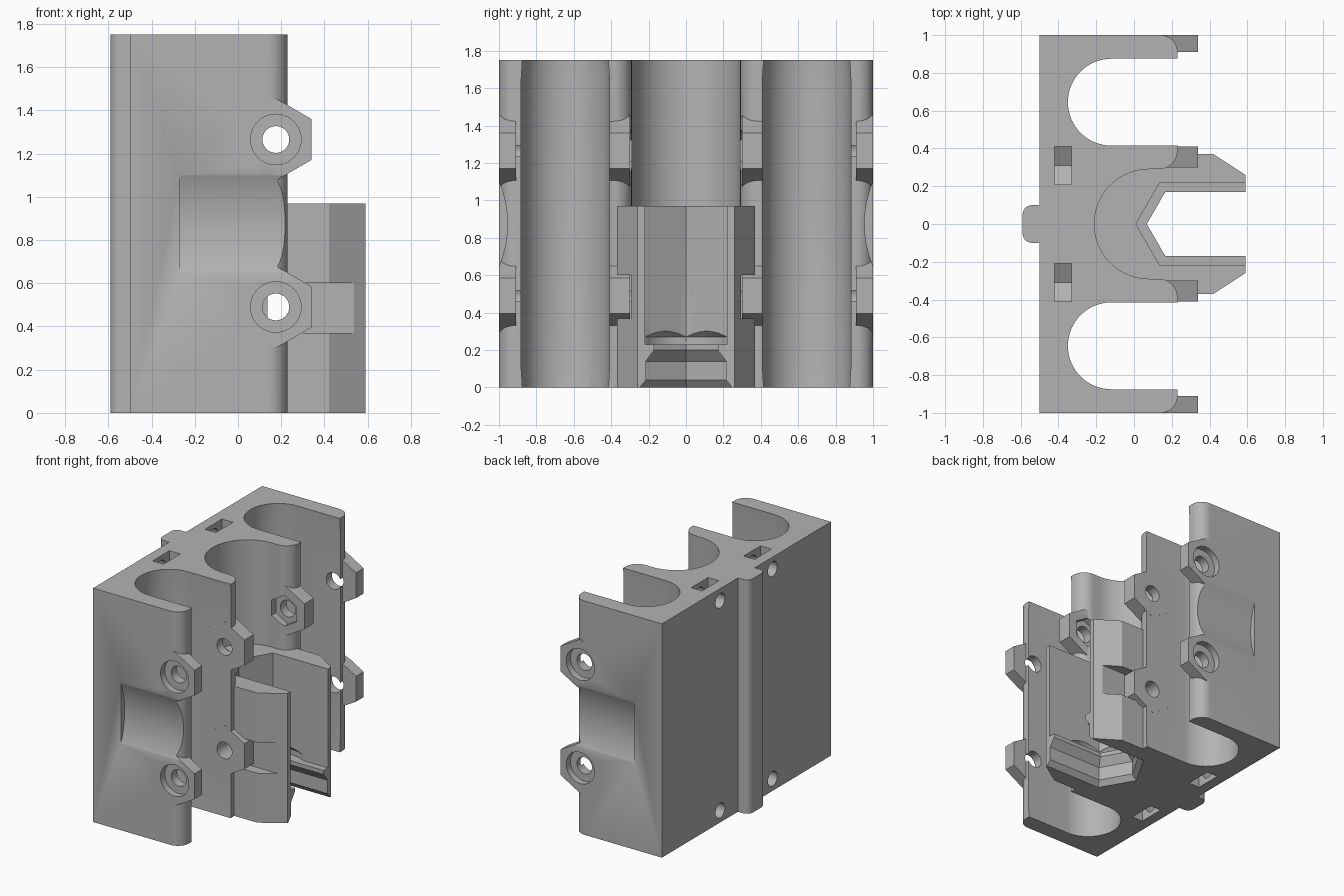
import bpy, bmesh
from math import cos, sin, radians, sqrt

cube = bpy.data.objects.get("Cube")
if cube:
    bpy.data.objects.remove(cube, do_unlink=True)

HEIGHT = 1.75
SCREW_X, SCREW_ZS = 0.175, (0.49, 1.265)

grey = bpy.data.materials.new("plain grey plastic")
grey.use_nodes = True
colour = (0.45, 0.45, 0.45, 1)
grey.diffuse_color = colour
grey.node_tree.nodes["Principled BSDF"].inputs["Base Color"].default_value = colour


def arc(cx, cy, r, a0, a1, n=12):
    angles = [radians(a0 + (a1 - a0) * i / n) for i in range(n + 1)]
    return [(cx + r * cos(a), cy + r * sin(a)) for a in angles]


def ring(cx, cy, r, n=40, start=0):
    return arc(cx, cy, r, start, start + 360, n)[:-1]


def loft(name, sections, axis="z"):
    """Skin closed (profile, position) sections along an axis."""
    place = {"z": lambda u, v, w: (u, v, w),
             "y": lambda u, v, w: (u, w, v),
             "x": lambda u, v, w: (w, u, v)}[axis]
    bm = bmesh.new()
    loops = [[bm.verts.new(place(u, v, w)) for u, v in pts] for pts, w in sections]
    n = len(loops[0])
    for low, high in zip(loops, loops[1:]):
        for i in range(n):
            j = (i + 1) % n
            bm.faces.new((low[i], low[j], high[j], high[i]))
    bm.faces.new(loops[0])
    bm.faces.new(loops[-1])
    bmesh.ops.recalc_face_normals(bm, faces=bm.faces)
    mesh = bpy.data.meshes.new(name)
    bm.to_mesh(mesh)
    bm.free()
    mesh.materials.append(grey)
    ob = bpy.data.objects.new(name, mesh)
    bpy.context.collection.objects.link(ob)
    return ob


def prism(name, pts, a, b, axis="z"):
    return loft(name, [(pts, a), (pts, b)], axis)


def combine(target, tool, operation):
    bpy.context.view_layer.objects.active = target
    mod = target.modifiers.new("combine", "BOOLEAN")
    mod.operation, mod.solver, mod.object = operation, "EXACT", tool
    bpy.ops.object.modifier_apply(modifier=mod.name)
    bpy.data.objects.remove(tool, do_unlink=True)


def cut(target, tool):
    combine(target, tool, "DIFFERENCE")


def mirrored(half):
    """Close a half outline across y = 0."""
    return half + [(x, -y) for x, y in reversed(half) if abs(y) > 1e-5]


# Body: back rib, rounded wall tips and the round centre channel
half = [(-0.59, 0)] + arc(-0.54, 0.05, 0.05, 180, 90, 6) + [(-0.5, 0.1), (-0.5, 1)]
half += arc(0.14, 0.91, 0.09, 90, 0) + arc(0.13, 0.39, 0.1, 0, -90)
half += arc(0.08, 0, 0.29, 90, 180, 24)
body = prism("carriage_body", mirrored(half), 0, HEIGHT)


# Two deep outer channels, slightly tighter at both ends
def channel(cy, r):
    return [(0.4, cy - r)] + arc(-0.12, cy, r, 270, 90, 32) + [(0.4, cy + r)]


for side in (-1, 1):
    cy = side * 0.645
    tight, wide = channel(cy, 0.23), channel(cy, 0.236)
    cut(body, loft("channel_cutter", [(tight, -0.1), (tight, 0), (wide, 0.1),
                                      (wide, HEIGHT - 0.1), (tight, HEIGHT),
                                      (tight, HEIGHT + 0.1)]))

# Centre clamp block with tapered arms
clamp = prism("centre_clamp", mirrored([(-0.24, 0), (-0.24, 0.25), (-0.1, 0.37),
                                        (0.42, 0.37), (0.59, 0.26), (0.59, 0)]), 0, 0.97)


# Half-hexagon pocket, open toward the arm ends
def pocket(a):
    c = 0.264
    return mirrored([(0.8, a), (c - a / sqrt(3), a), (c - 2 * a / sqrt(3), 0)])


cut(clamp, prism("pocket_cutter", pocket(0.22), 0.23, 1.1))
cut(clamp, loft("neck_cutter", [(pocket(0.255), -0.01), (pocket(0.215), 0.04),
                                (pocket(0.215), 0.14), (pocket(0.17), 0.2),
                                (pocket(0.17), 0.3)]))
wide, narrow = ring(0.264, 0, 0.254), ring(0.264, 0, 0.2)
cut(clamp, loft("seat_cutter", [(wide, 0.23), (wide, 0.27), (narrow, 0.32)]))

# Recesses in the outer faces of the arms
notch = [(0.23, 0.37), (0.54, 0.37), (0.54, 0.6), (0.23, 0.6)]
for side in (-1, 1):
    cut(clamp, prism("notch_cutter", notch, side * 0.295, side * 0.5, "y"))
combine(body, clamp, "UNION")

# Hexagonal screw tabs on all four walls
for side in (-1, 1):
    for z in SCREW_ZS:
        for y0, y1 in ((0.3, 0.41), (0.91, 1)):
            tab = prism("screw_tab", ring(SCREW_X, z, 0.19, 6, 30),
                        side * y0, side * y1, "y")
            combine(body, tab, "UNION")

# Screw holes, outer counterbores and inner nut recesses
for z in SCREW_ZS:
    cut(body, prism("hole_cutter", ring(SCREW_X, z, 0.062, 32), 0.22, 1.2, "y"))
    cut(body, prism("hole_cutter", ring(SCREW_X, z, 0.062, 32), -1.2, -0.22, "y"))
    for side in (-1, 1):
        cut(body, prism("bore_cutter", ring(SCREW_X, z, 0.117), side * 0.95, side * 1.2, "y"))
for side in (-1, 1):
    cut(body, prism("nut_cutter", ring(SCREW_X, SCREW_ZS[1], 0.115, 6, 30),
                    side * 0.25, side * 0.34, "y"))

# Shallow round scoops in the outer sides
for side in (-1, 1):
    cut(body, prism("scoop_cutter", ring(side * 1.54, 0.875, 0.585, 96), -0.27, 0.5, "x"))

# Nut slots in the top and bottom with screw holes through the back
slot = [(-0.1, 1.85), (0.1, 1.85), (0.1, 1.6), (0, 1.545), (-0.1, 1.6)]
for side in (-1, 1):
    for flip in (False, True):
        pts = [(side * 0.31 + y, HEIGHT - z if flip else z) for y, z in slot]
        cut(body, prism("slot_cutter", pts, -0.42, -0.33, "x"))
        z = 0.09 if flip else HEIGHT - 0.09
        cut(body, prism("back_hole_cutter", ring(side * 0.31, z, 0.055, 32), -0.7, -0.27, "x"))

# Smooth the curves, keep the edges sharp
bpy.ops.object.select_all(action="DESELECT")
body.select_set(True)
bpy.context.view_layer.objects.active = body
bpy.ops.object.shade_smooth_by_angle(angle=radians(30))
